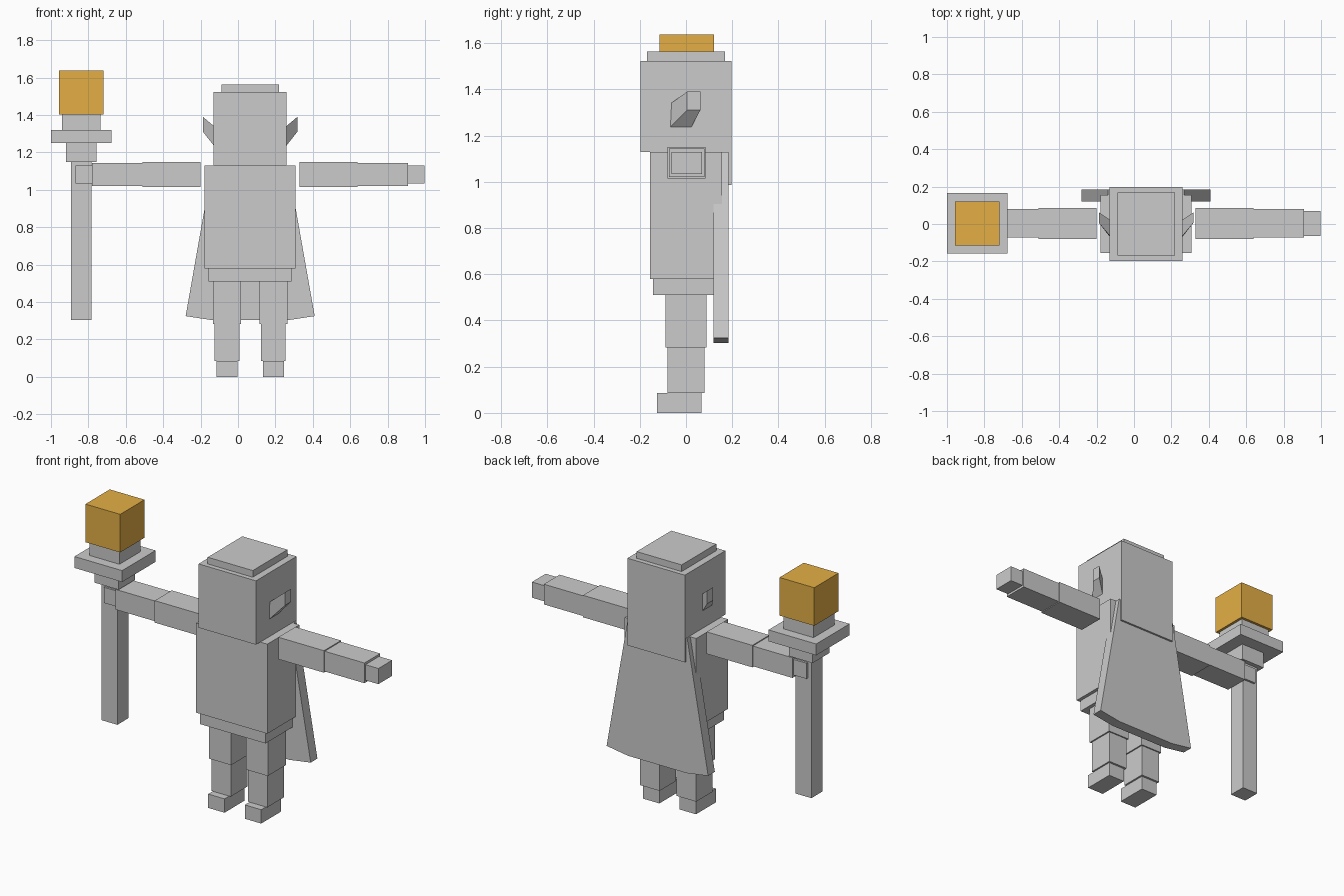
import bpy

if "Cube" in bpy.data.objects:
    bpy.data.objects.remove(bpy.data.objects["Cube"])

MID = 0.065       # x of the figure's own centre line
STAFF = -0.838    # x of the staff's axis


def material(name, rgb):
    m = bpy.data.materials.new(name)
    m.diffuse_color = (*rgb, 1)
    m.use_nodes = True
    m.node_tree.nodes["Principled BSDF"].inputs["Base Color"].default_value = m.diffuse_color
    return m


grey = material("stone_grey", (0.60, 0.60, 0.60))
gold = material("flame_gold", (0.78, 0.43, 0.06))


def mesh(name, verts, faces, mat=grey):
    me = bpy.data.meshes.new(name)
    me.from_pydata(verts, [], faces)
    me.materials.append(mat)
    ob = bpy.data.objects.new(name, me)
    bpy.context.collection.objects.link(ob)
    return ob


def bridge(name, a, b, mat=grey):
    """Closed solid between two matching loops of points."""
    n = len(a)
    faces = [tuple(range(n))[::-1], tuple(range(n, 2 * n))]
    faces += [(i, (i + 1) % n, n + (i + 1) % n, n + i) for i in range(n)]
    ob = mesh(name, a + b, faces, mat)
    # outward normals
    import bmesh
    bm = bmesh.new()
    bm.from_mesh(ob.data)
    bmesh.ops.recalc_face_normals(bm, faces=bm.faces)
    bm.to_mesh(ob.data)
    bm.free()
    return ob


def box(name, x, y, z, mat=grey):
    loop = [(x[0], y[0]), (x[1], y[0]), (x[1], y[1]), (x[0], y[1])]
    return bridge(name, [(*p, z[0]) for p in loop], [(*p, z[1]) for p in loop], mat)


def centred(name, cx, half_x, y, z, mat=grey):
    return box(name, (cx - half_x, cx + half_x), y, z, mat)


# Trunk and head
centred("torso", MID, 0.243, (-0.155, 0.155), (0.58, 1.13))
centred("hips", MID, 0.222, (-0.143, 0.143), (0.51, 0.58))
centred("head", MID, 0.195, (-0.197, 0.19), (1.13, 1.522))
centred("back_hair", MID, 0.195, (0.18, 0.197), (0.987, 1.522))
centred("crown", MID, 0.153, (-0.168, 0.168), (1.522, 1.563))

# Limbs and ears, mirrored about the centre line
for side, s in (("right", 1), ("left", -1)):
    def span(a, b):
        return (MID + s * a, MID + s * b) if s > 0 else (MID - b, MID - a)

    box(f"{side}_upper_arm", span(0.265, 0.575), (-0.08, 0.085), (1.015, 1.15))
    box(f"{side}_forearm", span(0.575, 0.845), (-0.073, 0.08), (1.02, 1.144))
    box(f"{side}_hand", span(0.845, 0.933), (-0.063, 0.07), (1.034, 1.13))
    box(f"{side}_thigh", span(0.05, 0.199), (-0.088, 0.088), (0.283, 0.51))
    box(f"{side}_shin", span(0.058, 0.19), (-0.08, 0.08), (0.085, 0.283))
    box(f"{side}_foot", span(0.069, 0.18), (-0.125, 0.067), (0, 0.085))
    root, tip = MID + s * 0.193, MID + s * 0.252
    bridge(f"{side}_ear",
           [(root, y, z) for y, z in ((-0.07, 1.235), (0.022, 1.235), (0.022, 1.34), (-0.065, 1.34))],
           [(tip, y, z) for y, z in ((0.005, 1.31), (0.062, 1.31), (0.062, 1.39), (0.005, 1.39))])

# Flared cape with a shallow bowed hem
outline = [(-0.203, 1.13), (-0.345, 0.325), (-0.2, 0.303),
           (0.2, 0.303), (0.345, 0.325), (0.203, 1.13)]
bridge("cape", [(MID + x, 0.12, z) for x, z in outline],
       [(MID + x, 0.185, z) for x, z in outline])

# Torch staff: stacked square blocks
for name, half, z, mat in (("staff_pole", 0.054, (0.303, 1.15), grey),
                           ("staff_collar", 0.081, (1.15, 1.25), grey),
                           ("staff_plate", 0.162, (1.25, 1.32), grey),
                           ("staff_neck", 0.102, (1.32, 1.403), grey),
                           ("flame_block", 0.118, (1.403, 1.637), gold)):
    centred(name, STAFF, half, (0.003 - half, 0.003 + half), z, mat)
